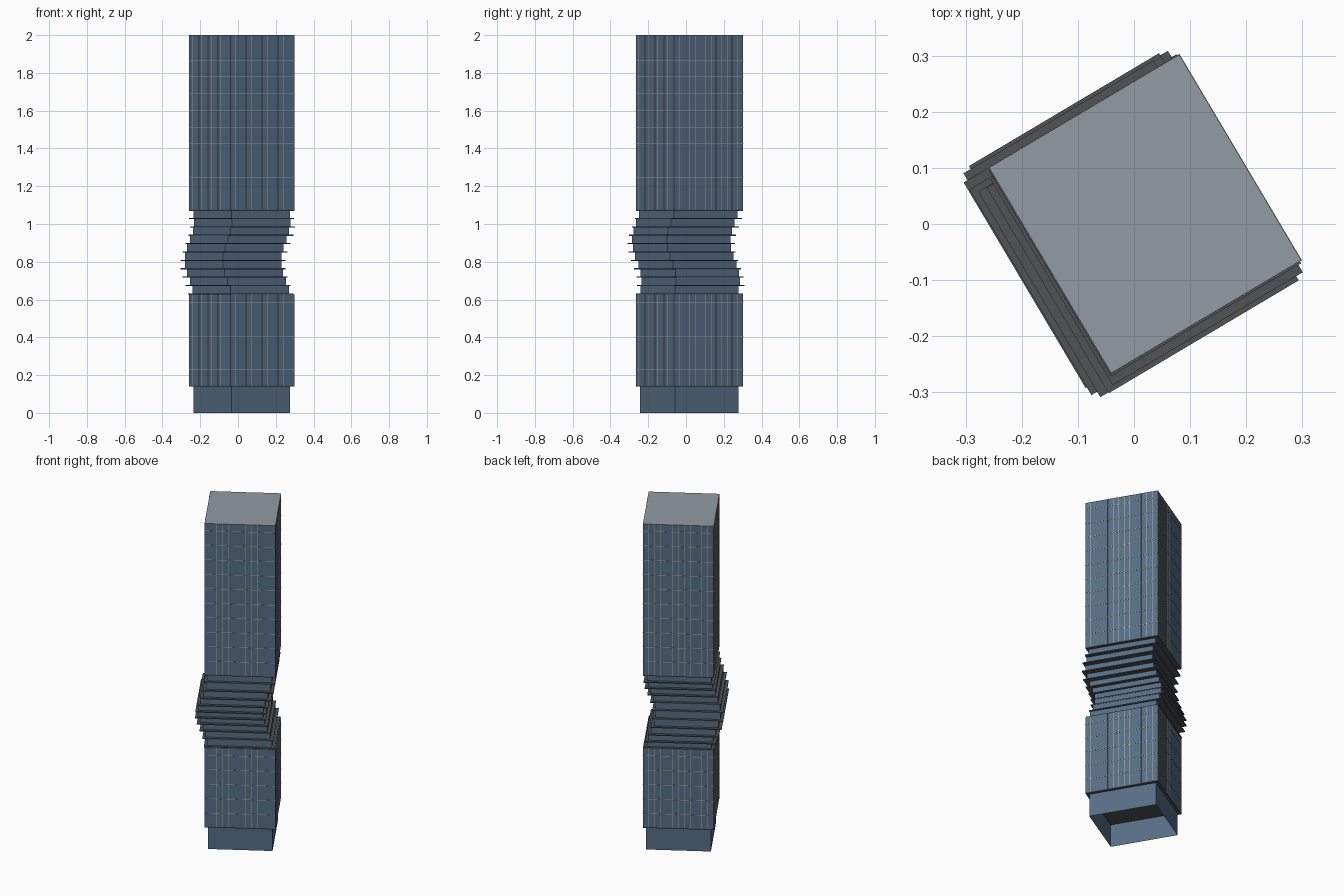
import bpy
import math
from mathutils import Matrix, Vector

cube = bpy.data.objects.get("Cube")
if cube:
    bpy.data.objects.remove(cube, do_unlink=True)


def material(name, rgb):
    mat = bpy.data.materials.new(name)
    mat.use_nodes = True
    mat.diffuse_color = (*rgb, 1)
    mat.node_tree.nodes["Principled BSDF"].inputs["Base Color"].default_value = (*rgb, 1)
    return mat


GLASS = material("blue glass", (0.095, 0.155, 0.235))
SLAB = material("dark slab", (0.08, 0.085, 0.09))
ROOF = material("grey roof", (0.29, 0.33, 0.36))
LINE = material("pale mullion", (0.42, 0.42, 0.38))

WIDTH, DEPTH = 0.394, 0.426
INSET = 0.034
FLOOR = 0.0443
THICK = 0.006
BASE_TOP, TWIST_START, TWIST_END, TOP = 0.14, 0.627, 1.07, 2.0
TURN = Matrix.Rotation(math.radians(30.7), 4, "Z")
CENTRE = Vector((0.02, 0.018, 0))


def add_mesh(name, boxes, mats, shift=(0, 0), caps=True):
    """Join boxes (x0, x1, y0, y1, z0, z1), turned with the tower."""
    verts, faces = [], []
    for x0, x1, y0, y1, z0, z1 in boxes:
        n = len(verts)
        ring = [(x0, y0), (x1, y0), (x1, y1), (x0, y1)]
        verts += [(x, y, z) for z in (z0, z1) for x, y in ring]
        faces += [[n + i, n + (i + 1) % 4, n + 4 + (i + 1) % 4, n + 4 + i] for i in range(4)]
        if caps:
            faces += [[n + i for i in (3, 2, 1, 0)], [n + 4 + i for i in range(4)]]
    mesh = bpy.data.meshes.new(name)
    mesh.from_pydata(verts, [], faces)
    for mat in mats:
        mesh.materials.append(mat)
    obj = bpy.data.objects.new(name, mesh)
    obj.matrix_world = Matrix.Translation(CENTRE + Vector((*shift, 0))) @ TURN
    bpy.context.collection.objects.link(obj)
    return obj


def block(w, d, z0, z1):
    return (-w / 2, w / 2, -d / 2, d / 2, z0, z1)


def slab(name, z, shift=(0, 0)):
    add_mesh(name, [block(WIDTH, DEPTH, z, z + THICK)], [SLAB], shift)


def mullions(name, z0, z1):
    """Thin grid laid over the four walls of a block."""
    proud, half = 0.001, 0.0009
    w, d = WIDTH / 2 + proud, DEPTH / 2 + proud
    bars = []
    z = z0 + 2 * FLOOR
    while z < z1 - half:
        bars.append(block(2 * w, 2 * d, z - half, z + half))
        z += 2 * FLOOR
    for i in range(1, 12):
        x = WIDTH * (i / 12 - 0.5)
        bars += [(x - half, x + half, s * d - proud, s * d, z0 + THICK, z1) for s in (1,)]
        bars += [(x - half, x + half, -d, -d + proud, z0 + THICK, z1)]
    for i in range(1, 13):
        y = DEPTH * (i / 13 - 0.5)
        bars += [(w - proud, w, y - half, y + half, z0 + THICK, z1)]
        bars += [(-w, -w + proud, y - half, y + half, z0 + THICK, z1)]
    add_mesh(name, bars, [LINE])


# Recessed entrance level, open underneath
add_mesh("base_walls", [block(WIDTH - INSET, DEPTH - INSET, 0, BASE_TOP)], [GLASS], caps=False)

# Lower and upper glazed blocks, each on a dark floor slab
for name, z0, z1 in (("lower", BASE_TOP, TWIST_START), ("upper", TWIST_END, TOP)):
    slab(name + "_floor_slab", z0)
    body = add_mesh(name + "_block", [block(WIDTH, DEPTH, z0 + THICK, z1)], [GLASS, ROOF])
    for face in body.data.polygons:
        if face.normal.z > 0.5:
            face.material_index = 1
    mullions(name + "_mullions", z0, z1)

# Shifted terrace floors, whose centres run round a small circle
for k in range(10):
    angle = math.radians(48 + 38 * k)
    shift = (-0.022 + 0.025 * math.cos(angle), -0.018 + 0.025 * math.sin(angle))
    z = TWIST_START + k * FLOOR
    slab(f"terrace_slab_{k + 1}", z, shift)
    add_mesh(f"terrace_room_{k + 1}",
             [block(WIDTH - INSET, DEPTH - INSET, z + THICK, z + FLOOR)], [GLASS], shift)
